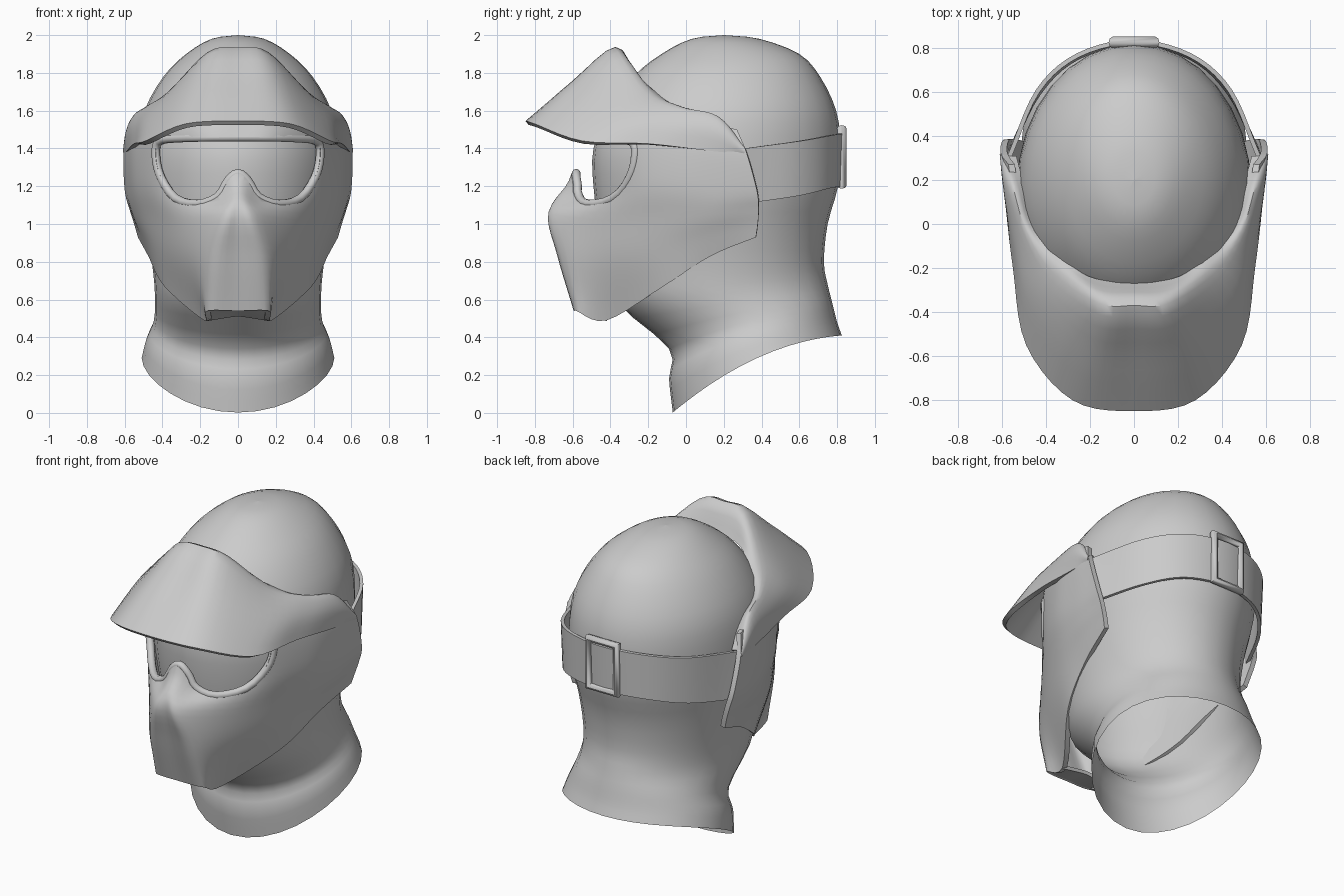
import bpy, bmesh
from math import sin, cos, pi, radians
from mathutils import Vector
from mathutils.bvhtree import BVHTree

if "Cube" in bpy.data.objects:
    bpy.data.objects.remove(bpy.data.objects["Cube"])


def spline(pts, n):
    """Smooth curve through the given points, n steps per span."""
    p = [Vector(q) for q in pts]
    p = [2 * p[0] - p[1]] + p + [2 * p[-1] - p[-2]]
    out = []
    for i in range(1, len(p) - 2):
        a, b, c, d = p[i - 1:i + 3]
        for k in range(n):
            t = k / n
            out.append(0.5 * (2 * b + (c - a) * t + (2 * a - 5 * b + 4 * c - d) * t * t
                              + (3 * b - a - 3 * c + d) * t ** 3))
    return out + [p[-2]]


def mirrored(half):
    """Extend a row that starts on the centre line to the other side."""
    return [(-x, y, z) for x, y, z in reversed(half[1:])] + list(half)


def finish(obj, angle=40):
    bpy.ops.object.select_all(action='DESELECT')
    obj.select_set(True)
    bpy.context.view_layer.objects.active = obj
    for m in list(obj.modifiers):
        bpy.ops.object.modifier_apply(modifier=m.name)
    bpy.ops.object.shade_smooth_by_angle(angle=radians(angle))


def mesh_object(name, verts, faces):
    me = bpy.data.meshes.new(name)
    me.from_pydata([tuple(v) for v in verts], [], faces)
    obj = bpy.data.objects.new(name, me)
    bpy.context.collection.objects.link(obj)
    return obj


def sheet(name, rows, nu=4, nv=4, thick=0.0):
    """Smooth surface through rows of control points."""
    rows = [spline(r, nu) if nu > 1 else [Vector(q) for q in r] for r in rows]
    cols = [spline(c, nv) for c in zip(*rows)]
    w, h = len(cols), len(cols[0])
    verts = [cols[c][r] for r in range(h) for c in range(w)]
    faces = [(r * w + c, (r + 1) * w + c, (r + 1) * w + c + 1, r * w + c + 1)
             for r in range(h - 1) for c in range(w - 1)]
    obj = mesh_object(name, verts, faces)
    bm = bmesh.new()
    bm.from_mesh(obj.data)
    bmesh.ops.remove_doubles(bm, verts=bm.verts, dist=0.0005)
    bm.to_mesh(obj.data)
    bm.free()
    if thick:
        m = obj.modifiers.new("thickness", 'SOLIDIFY')
        m.thickness, m.offset = thick, -1
    return obj


def tube(name, pts, radius, res=3):
    """Closed round bar along a path, as a mesh."""
    cu = bpy.data.curves.new(name, 'CURVE')
    cu.dimensions = '3D'
    cu.bevel_depth, cu.bevel_resolution = radius, res
    s = cu.splines.new('POLY')
    s.points.add(len(pts) - 1)
    for q, p in zip(s.points, pts):
        q.co = (*p, 1)
    s.use_cyclic_u = True
    obj = bpy.data.objects.new(name, cu)
    bpy.context.collection.objects.link(obj)
    bpy.ops.object.select_all(action='DESELECT')
    obj.select_set(True)
    bpy.context.view_layer.objects.active = obj
    bpy.ops.object.convert(target='MESH')
    finish(bpy.context.view_layer.objects.active, 50)


# Hood: tilted rings (front y, front z, back y, back z, half width, side lift)
rings = [(.199, 2.0, .201, 2.0, .001, 0), (.03, 1.98, .39, 1.98, .14, 0),
         (-.13, 1.9, .6, 1.9, .275, 0), (-.28, 1.78, .71, 1.78, .395, 0),
         (-.41, 1.6, .795, 1.6, .495, 0), (-.49, 1.4, .82, 1.4, .53, 0),
         (-.49, 1.2, .805, 1.2, .525, 0), (-.46, .98, .75, 1.0, .49, 0),
         (-.42, .78, .73, .8, .455, 0), (-.36, .58, .75, .68, .44, 0),
         (-.09, .34, .775, .58, .445, .03), (-.09, .18, .8, .48, .485, .06),
         (-.07, .002, .825, .41, .51, .085)]
hood_rows = []
for yf, zf, yb, zb, hw, lift in rings:
    row = []
    for i in range(33):
        a = 2 * pi * i / 32
        t = (1 - cos(a)) / 2
        row.append((hw * sin(a), yf + (yb - yf) * t, zf + (zb - zf) * t + lift * sin(a) ** 2))
    hood_rows.append(row)
finish(sheet("hood", hood_rows, nu=1, nv=3), 60)

# Face mask: rows from brow to jaw, each from the centre to the ear
mask = sheet("face_mask", [mirrored(r) for r in (
    [(0, -.52, 1.58), (.2, -.48, 1.58), (.4, -.31, 1.57), (.5, -.05, 1.55), (.55, .13, 1.53), (.57, .27, 1.5)],
    [(0, -.56, 1.44), (.2, -.53, 1.44), (.41, -.33, 1.42), (.535, -.06, 1.42), (.585, .15, 1.4), (.605, .32, 1.38)],
    [(0, -.62, 1.23), (.15, -.54, 1.17), (.4, -.33, 1.2), (.53, -.08, 1.2), (.58, .16, 1.18), (.6, .375, 1.18)],
    [(0, -.72, 1.07), (.1, -.70, 1.05), (.32, -.43, 1.02), (.48, -.12, 1.03), (.55, .13, 1.05), (.575, .385, 1.08)],
    [(0, -.67, .83), (.15, -.66, .83), (.29, -.42, .8), (.43, -.14, .85), (.51, .12, .94), (.55, .38, 1.0)],
    [(0, -.59, .54), (.165, -.58, .54), (.18, -.42, .49), (.39, -.12, .67), (.475, .13, .83), (.53, .37, .93)])],
    nu=5, nv=5, thick=.03)

# Eye opening: outline in the front view, cut through the mask
eye = mirrored([(0, 0, 1.27), (.05, 0, 1.235), (.1, 0, 1.16), (.2, 0, 1.125), (.31, 0, 1.15),
                (.385, 0, 1.25), (.41, 0, 1.35), (.395, 0, 1.42), (.3, 0, 1.435), (.12, 0, 1.44)])
eye = [(x * 1.06, 0, 1.28 + (z - 1.28) * 1.12) for x, y, z in spline(eye + eye[:1], 3)[:-1]]
bm = bmesh.new()
bm.from_mesh(mask.data)
tree = BVHTree.FromBMesh(bm)
bm.free()
n = len(eye)
cutter = mesh_object("eye_cutter", [(x, y, z) for y in (-1, -.05) for x, _, z in eye],
                     [tuple(range(n)), tuple(range(2 * n - 1, n - 1, -1))]
                     + [(i, i + n, (i + 1) % n + n, (i + 1) % n) for i in range(n)])
cutter.hide_render = True
bm = bmesh.new()
bm.from_mesh(cutter.data)
bmesh.ops.recalc_face_normals(bm, faces=bm.faces)
bm.to_mesh(cutter.data)
bm.free()
cut = mask.modifiers.new("eye", 'BOOLEAN')
cut.operation, cut.object, cut.solver = 'DIFFERENCE', cutter, 'EXACT'
finish(mask)
bpy.data.objects.remove(cutter)

# Rounded rim sunk into the mask around the eyes
rim = []
for x, _, z in eye:
    hit = tree.ray_cast(Vector((x, -2, z)), Vector((0, 1, 0)))[0]
    if hit:
        rim.append(hit + Vector((0, .024, 0)))
tube("eye_rim", rim, .023)

# Chin plate closing the underside of the muzzle
finish(sheet("chin_plate", [mirrored(r) for r in (
    [(0, -.588, .545), (.08, -.588, .545), (.163, -.578, .545)],
    [(0, -.42, .51), (.08, -.42, .5), (.17, -.42, .485)])], nu=3, nv=2, thick=.02))

# Visor: rows from the forehead edge over the crest to the brim
finish(sheet("visor", [mirrored(r) for r in (
    [(0, -.265, 1.78), (.2, -.24, 1.76), (.35, -.13, 1.68), (.455, 0, 1.59), (.5, .18, 1.53), (.535, .31, 1.4)],
    [(0, -.37, 1.935), (.16, -.36, 1.91), (.37, -.22, 1.7), (.49, -.03, 1.62), (.55, .17, 1.57), (.59, .31, 1.41)],
    [(0, -.6, 1.755), (.22, -.57, 1.74), (.455, -.34, 1.59), (.54, -.08, 1.54), (.59, .16, 1.5), (.61, .315, 1.385)],
    [(0, -.85, 1.545), (.28, -.8, 1.53), (.49, -.55, 1.44), (.55, -.2, 1.425), (.585, .1, 1.39), (.6, .3, 1.37)])],
    nu=5, nv=4, thick=.028))

# Strap around the back of the head
finish(sheet("strap", [mirrored(r) for r in (
    [(0, .828, 1.2), (.26, .765, 1.19), (.44, .6, 1.15), (.575, .33, 1.11)],
    [(0, .838, 1.48), (.26, .775, 1.47), (.445, .61, 1.44), (.575, .31, 1.4)])],
    nu=5, nv=2, thick=.02))

# Buckle frame
tube("buckle", [(sx * .097, .825, 1.355 + sz * .15)
                for sx, sz in ((-1, -1), (1, -1), (1, 1), (-1, 1))], .026, 2)
